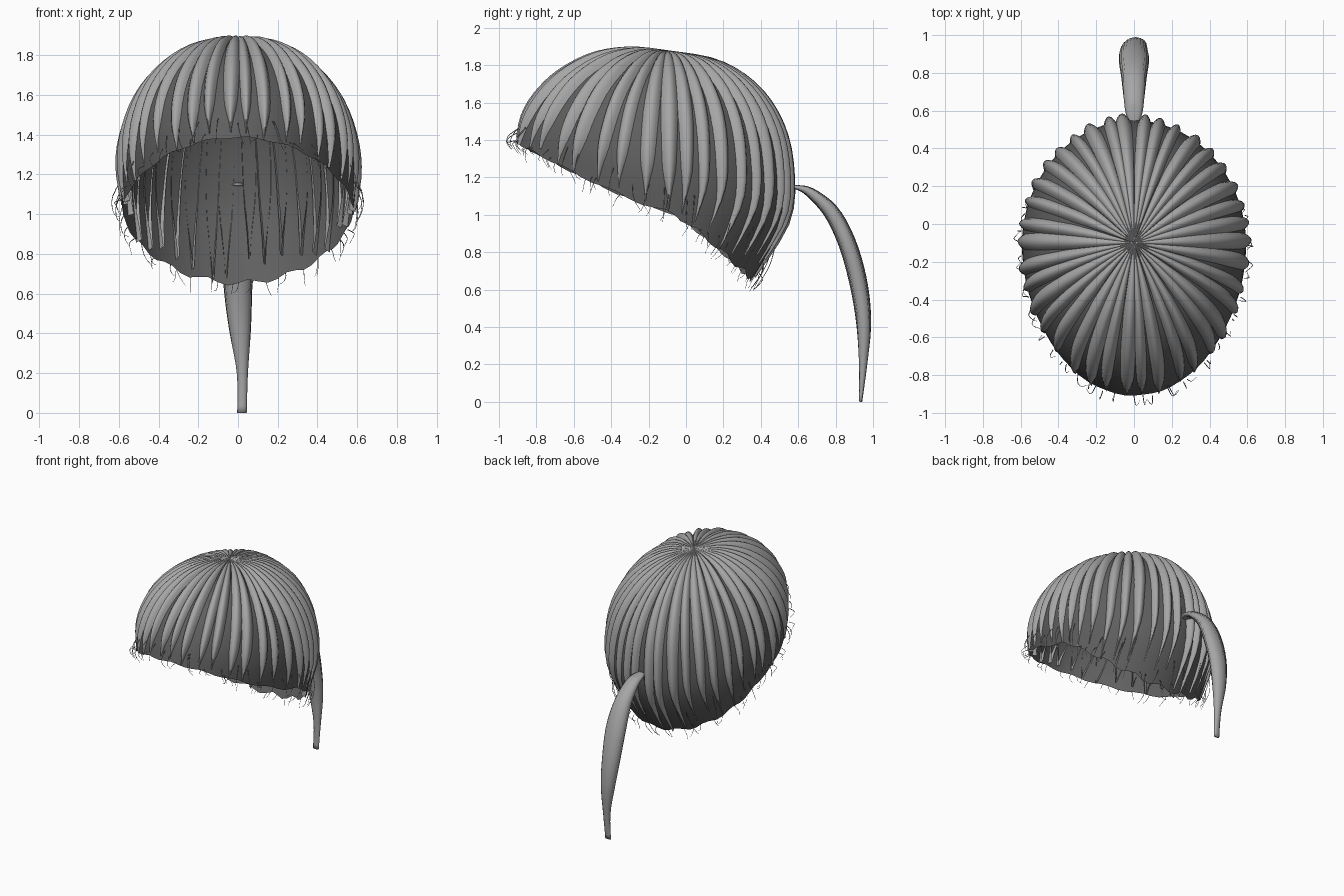
import bpy
import math
import random
from mathutils import Vector

random.seed(4)
if "Cube" in bpy.data.objects:
    bpy.data.objects.remove(bpy.data.objects["Cube"])


def material(name, value):
    m = bpy.data.materials.new(name)
    m.use_nodes = True
    m.diffuse_color = (value, value, value, 1)
    m.node_tree.nodes["Principled BSDF"].inputs["Base Color"].default_value = (value, value, value, 1)
    return m


HAIR = material("hair grey", 0.38)
CAP = material("dark cap grey", 0.115)

# Crown-to-rim profiles: distance from the crown, height
FRONT = [(0, 1.88), (.2, 1.9), (.4, 1.87), (.58, 1.78), (.71, 1.66), (.8, 1.52), (.85, 1.39)]
SIDE = [(0, 1.88), (.2, 1.86), (.38, 1.76), (.52, 1.6), (.6, 1.4), (.625, 1.2), (.61, 1.0)]
BACK = [(0, 1.88), (.27, 1.83), (.48, 1.7), (.62, 1.5), (.68, 1.25), (.66, .95), (.47, .61)]
CENTRE = Vector((0, -.15, 1.2))


def spline(points, t):
    """Smooth interpolation through equally spaced points."""
    n = len(points) - 1
    f = min(max(t, 0), 1) * n
    i = min(int(f), n - 1)
    f -= i
    p = [Vector(points[min(max(i + k, 0), n)]) for k in (-1, 0, 1, 2)]
    return p[1] + .5 * f * (p[2] - p[0] + f * (2 * p[0] - 5 * p[1] + 4 * p[2] - p[3]
                            + f * (3 * (p[1] - p[2]) + p[3] - p[0])))


def head(angle, t, scale):
    """Point on the hair surface; angle 0 is the front."""
    c, s = math.cos(angle), math.sin(angle)
    end = spline(FRONT if c > 0 else BACK, t)
    side = spline(SIDE, t)
    w = abs(c) ** 1.2
    p = Vector((s * side[0], -.1 - c * end[0], w * end[1] + (1 - w) * side[1]))
    return CENTRE + (p - CENTRE) * scale


def grid_faces(rows, cols, closed=False, start=0):
    faces = []
    for i in range(rows - 1):
        for j in range(cols if closed else cols - 1):
            k = (j + 1) % cols
            faces.append([start + v for v in
                          (i * cols + j, (i + 1) * cols + j, (i + 1) * cols + k, i * cols + k)])
    return faces


def make(name, verts, faces, mat):
    mesh = bpy.data.meshes.new(name)
    mesh.from_pydata(verts, [], faces)
    mesh.materials.append(mat)
    mesh.shade_smooth()
    mesh.update()
    ob = bpy.data.objects.new(name, mesh)
    bpy.context.collection.objects.link(ob)


# Inner cap with a slightly wavy rim
ROWS, COLS = 22, 72
verts = []
for i in range(ROWS):
    for j in range(COLS):
        a = math.tau * j / COLS
        t = .004 + .996 * i / (ROWS - 1)
        if i == ROWS - 1:
            t -= .012 * (1 + math.sin(a * 17))
        verts.append(head(a, t, .95))
make("inner_cap", verts, grid_faces(ROWS, COLS, True) + [list(range(COLS))], CAP)

# Arched locks running from crown to rim: share of the spacing, inward tuck
LOCKS, STEPS, ACROSS = 38, 22, 7
TAPER = [(1.15, 0), (1.15, 0), (1.1, 0), (.98, 0), (.82, 0), (.62, .005), (.08, .035)]
verts, faces = [], []
for n in range(LOCKS):
    mid = math.tau * (n + .5 + random.uniform(-.16, .16)) / LOCKS
    size = random.uniform(.85, 1.08)
    length = random.uniform(.92, .99)
    lift = random.uniform(-.01, .005)
    faces += grid_faces(STEPS, ACROSS, start=len(verts))
    for i in range(STEPS):
        t = i / (STEPS - 1)
        share, tuck = spline(TAPER, t)
        half = math.pi / LOCKS * share * size
        rise = min(1, t * 2.5)
        for j in range(ACROSS):
            u = 2 * j / (ACROSS - 1) - 1
            scale = 1 + rise * (lift - .055 * u * u) - tuck
            verts.append(head(mid + u * half, .003 + t * length, scale))
make("hair_locks", verts, faces, HAIR)

# Ribbed ponytail: y, z, x offset, half width, half thickness
TAIL = [(.52, 1.15, 0, .02, .008), (.59, 1.147, 0, .045, .012), (.67, 1.115, 0, .055, .028),
        (.78, 1.01, 0, .068, .043), (.865, .84, 0, .08, .048), (.923, .63, 0, .072, .048),
        (.95, .42, .01, .055, .04), (.947, .2, .022, .028, .022), (.933, 0, .02, .024, .009)]
RINGS, RIBS = 34, 48
verts = []
for i in range(RINGS):
    t = i / (RINGS - 1)
    y, z, x, wide, thick = spline(TAIL, t)
    d = spline(TAIL, t + .01) - spline(TAIL, t - .01)
    tangent = Vector((0, d[0], d[1])).normalized()
    normal = Vector((1, 0, 0)).cross(tangent)
    for j in range(RIBS):
        a = math.tau * j / RIBS
        r = 1 - .07 * (j % 2)
        p = Vector((x, y, z)) + normal * (math.sin(a) * thick * r)
        p.x += math.cos(a) * wide * r
        p.z = max(p.z, 0)
        verts.append(p)
ends = [list(range(RIBS)), list(reversed(range((RINGS - 1) * RIBS, RINGS * RIBS)))]
make("ponytail", verts, grid_faces(RINGS, RIBS, True) + ends, HAIR)

# Loose wisps around the rim
curve = bpy.data.curves.new("rim_wisps", "CURVE")
curve.dimensions = "3D"
curve.bevel_depth = .0025
curve.bevel_resolution = 0
curve.materials.append(HAIR)
for n in range(64):
    a = math.tau * (n + random.random()) / 64
    out = Vector((math.sin(a), -math.cos(a), 0))
    along = Vector((math.cos(a), math.sin(a), 0)) * random.uniform(-.05, .05)
    reach = random.uniform(.01, .035)
    start = head(a, random.uniform(.86, .97), .97)
    tip = head(a, 1, .98)
    points = [start, (start + tip) / 2 + out * reach + along * .3,
              tip + out * reach * .8 + along * .7,
              tip + along * 1.3 - Vector((0, 0, random.uniform(.01, .05)))]
    s = curve.splines.new("POLY")
    s.points.add(8)
    for k, p in enumerate(s.points):
        p.co = (*spline(points, k / 8), 1)
        p.radius = 1 - .08 * k
bpy.context.collection.objects.link(bpy.data.objects.new("rim_wisps", curve))
